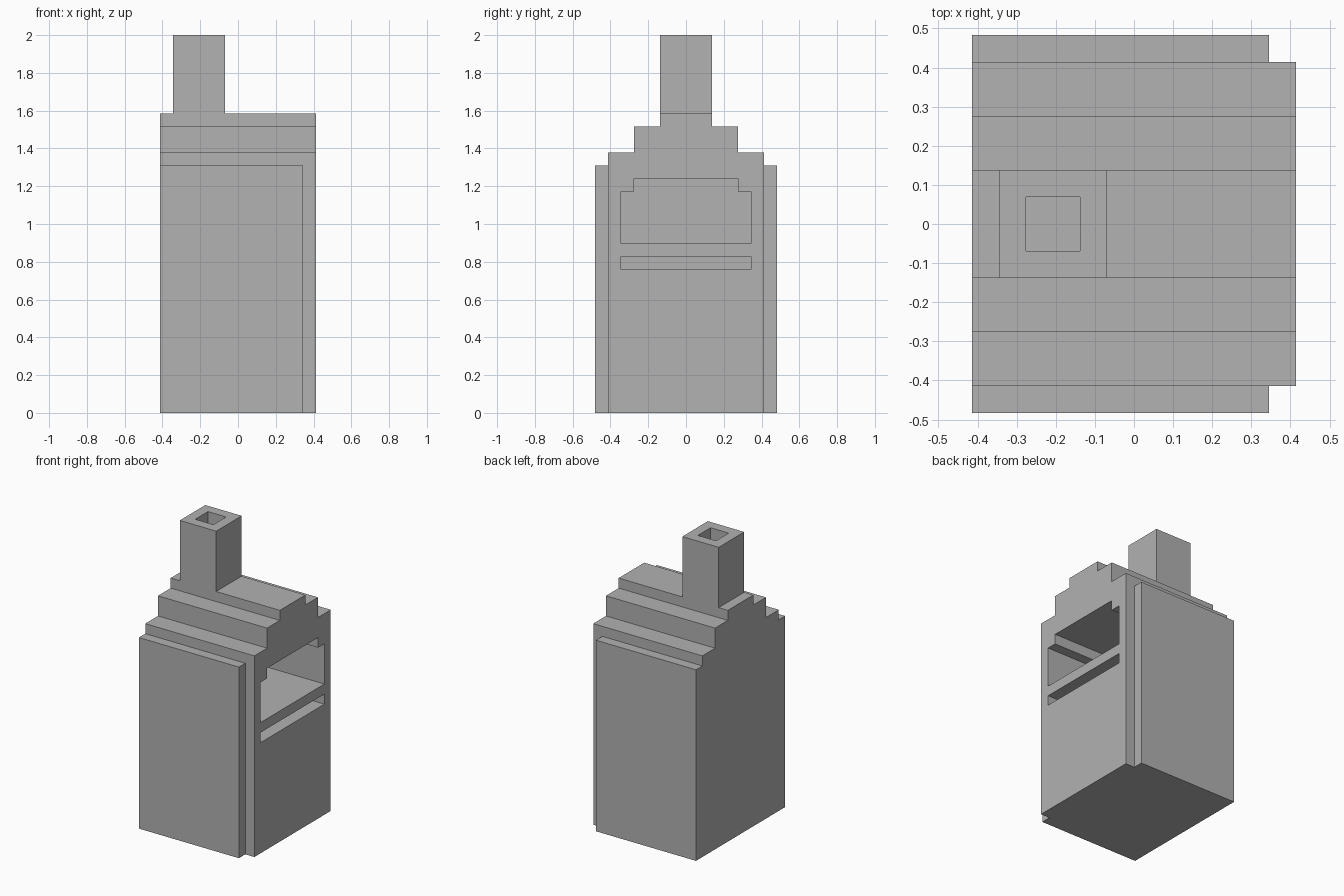
import bpy
import bmesh

U = 2 / 29  # one building block

cube = bpy.data.objects.get("Cube")
if cube:
    bpy.data.objects.remove(cube, do_unlink=True)

stone = bpy.data.materials.new("grey_stone")
stone.use_nodes = True
stone.diffuse_color = (0.445, 0.445, 0.445, 1)
stone.node_tree.nodes["Principled BSDF"].inputs["Base Color"].default_value = stone.diffuse_color


def prism(name, half, x0, x1):
    """Extrude a y-symmetric (y, z) outline along x, all in blocks."""
    outline = half + [(-y, z) for y, z in reversed(half)]
    bm = bmesh.new()
    face = bm.faces.new([bm.verts.new((x0 * U, y * U, z * U)) for y, z in outline])
    new = bmesh.ops.extrude_face_region(bm, geom=[face])["geom"]
    moved = [v for v in new if isinstance(v, bmesh.types.BMVert)]
    bmesh.ops.translate(bm, verts=moved, vec=((x1 - x0) * U, 0, 0))
    bmesh.ops.recalc_face_normals(bm, faces=bm.faces)
    mesh = bpy.data.meshes.new(name)
    bm.to_mesh(mesh)
    bm.free()
    mesh.materials.append(stone)
    obj = bpy.data.objects.new(name, mesh)
    bpy.context.collection.objects.link(obj)
    return obj


def block(name, x0, x1, half_y, z0, z1):
    return prism(name, [(half_y, z0), (half_y, z1)], x0, x1)


def carve(obj, cutter):
    mod = obj.modifiers.new("carve", "BOOLEAN")
    mod.operation = "DIFFERENCE"
    mod.solver = "EXACT"
    mod.object = cutter
    bpy.context.view_layer.objects.active = obj
    bpy.ops.object.modifier_apply(modifier=mod.name)


# Stepped oven body
body = prism("oven_body", [(6, 0), (6, 20), (4, 20), (4, 22), (2, 22), (2, 23)], -6, 6)

# Chimney stack on the ridge
chimney = block("chimney", -5, -1, 2, 23, 29)

# Side slabs
for name, side in (("front_slab", -1), ("back_slab", 1)):
    slab = block(name, -6, 5, 0.5, 0, 19)
    slab.location.y = side * 6.5 * U

# Firebox, ash slot and flue
firebox = prism("firebox_cutter", [(5, 13), (5, 17), (4, 17), (4, 18)], -4, 7)
ash_slot = block("ash_slot_cutter", -4, 7, 5, 11, 12)
flue = block("flue_cutter", -4, -2, 1, 16, 30)
for cutter in (firebox, ash_slot, flue):
    carve(body, cutter)
carve(chimney, flue)
for cutter in (firebox, ash_slot, flue):
    bpy.data.objects.remove(cutter, do_unlink=True)
